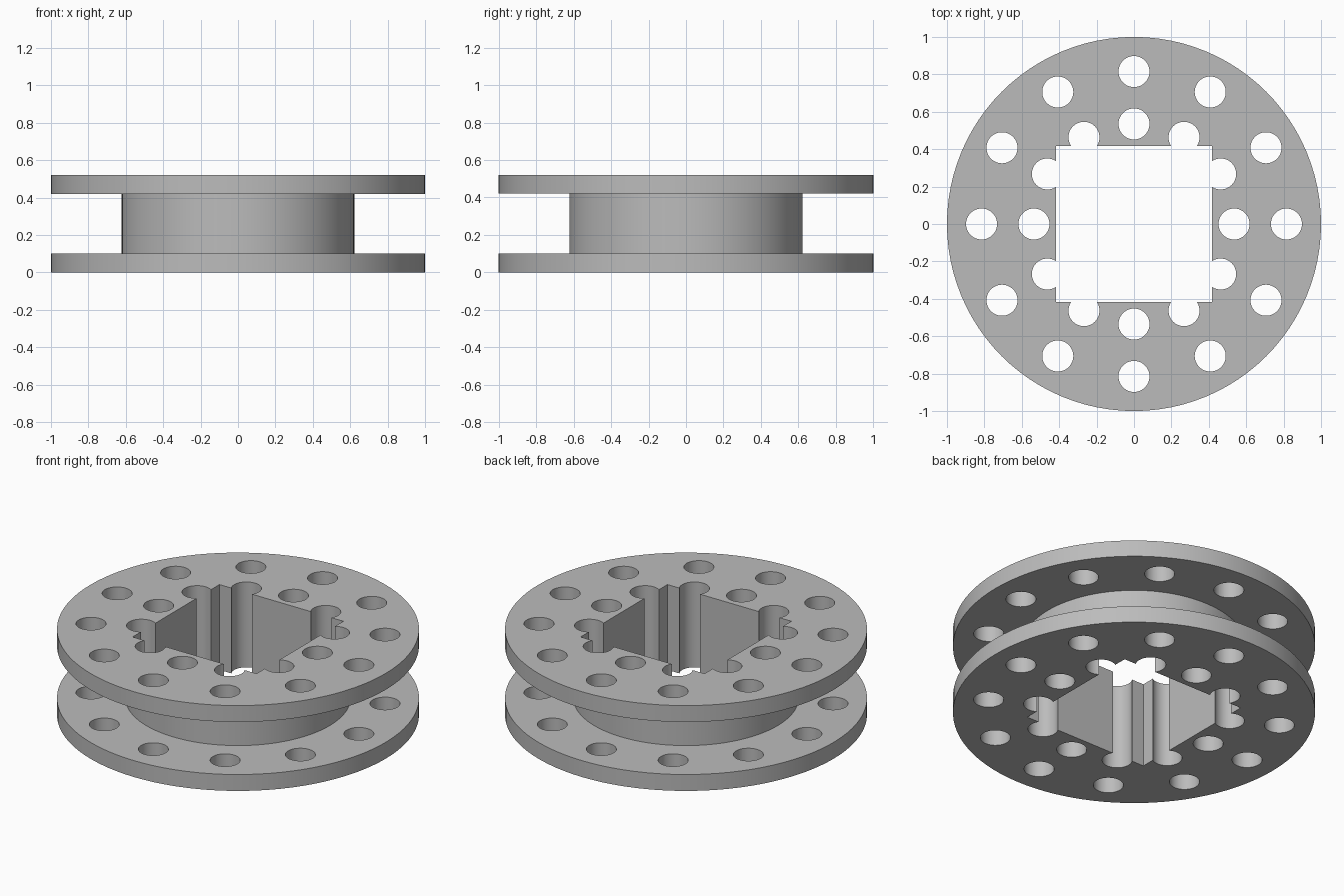
import bpy, bmesh, math
from mathutils import Matrix

cube = bpy.data.objects.get("Cube")
if cube:
    bpy.data.objects.remove(cube, do_unlink=True)

HEIGHT, FLANGE = 0.52, 0.10
RIM, HUB = 1.0, 0.622
HOLE, SQUARE = 0.083, 0.418
STEPS = 96

grey = bpy.data.materials.new("plain grey")
grey.use_nodes = True
colour = (0.5, 0.5, 0.5, 1)
grey.diffuse_color = colour
grey.node_tree.nodes["Principled BSDF"].inputs["Base Color"].default_value = colour


def make_object(name, bm):
    bmesh.ops.recalc_face_normals(bm, faces=bm.faces)
    mesh = bpy.data.meshes.new(name)
    bm.to_mesh(mesh)
    bm.free()
    mesh.materials.append(grey)
    obj = bpy.data.objects.new(name, mesh)
    bpy.context.collection.objects.link(obj)
    return obj


def hole_ring(name, radius):
    """Twelve tall pins evenly spaced around the axis."""
    bm = bmesh.new()
    for i in range(12):
        place = Matrix.Rotation(math.tau * i / 12, 4, "Z") @ Matrix.Translation((radius, 0, HEIGHT / 2))
        bmesh.ops.create_cone(bm, cap_ends=True, segments=48, radius1=HOLE,
                              radius2=HOLE, depth=HEIGHT * 2, matrix=place)
    return make_object(name, bm)


# Spool body: two flanges and the hub, as stacked rings closed by caps
profile = [(RIM, 0), (RIM, FLANGE), (HUB, FLANGE),
           (HUB, HEIGHT - FLANGE), (RIM, HEIGHT - FLANGE), (RIM, HEIGHT)]
bm = bmesh.new()
rings = [[bm.verts.new((r * math.cos(math.tau * i / STEPS), r * math.sin(math.tau * i / STEPS), z))
          for i in range(STEPS)] for r, z in profile]
for low, high in zip(rings, rings[1:]):
    for i in range(STEPS):
        j = (i + 1) % STEPS
        bm.faces.new((low[i], low[j], high[j], high[i]))
bm.faces.new(rings[0])
bm.faces.new(rings[-1])
spool = make_object("spool", bm)

# Cutters: square bore and the two rings of round holes
bm = bmesh.new()
bmesh.ops.create_cube(bm, size=1, matrix=Matrix.Translation((0, 0, HEIGHT / 2))
                      @ Matrix.Diagonal((SQUARE * 2, SQUARE * 2, HEIGHT * 2, 1)))
cutters = [make_object("square_bore_cutter", bm),
           hole_ring("inner_hole_cutter", 0.535),
           hole_ring("outer_hole_cutter", 0.815)]
for cutter in cutters:
    cutter.hide_render = True
    cut = spool.modifiers.new(cutter.name, "BOOLEAN")
    cut.operation = "DIFFERENCE"
    cut.solver = "EXACT"
    cut.object = cutter

# Apply the cuts and smooth the round walls
bpy.ops.object.select_all(action="DESELECT")
spool.select_set(True)
bpy.context.view_layer.objects.active = spool
for cutter in cutters:
    bpy.ops.object.modifier_apply(modifier=cutter.name)
    bpy.data.objects.remove(cutter, do_unlink=True)
bpy.ops.object.shade_smooth_by_angle(angle=math.radians(30))
